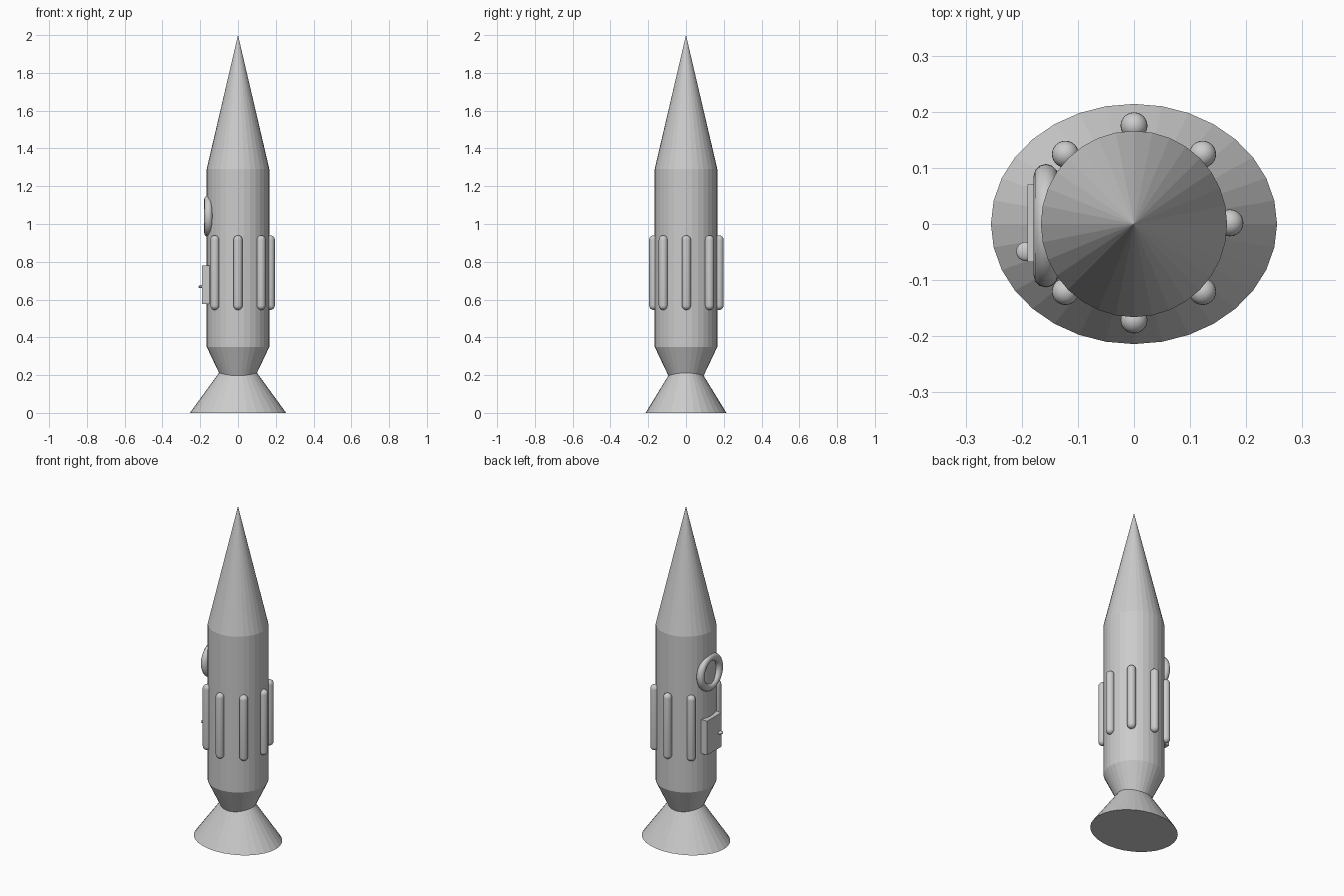
import bpy, bmesh, math
from mathutils import Matrix

if "Cube" in bpy.data.objects:
    bpy.data.objects.remove(bpy.data.objects["Cube"])

grey = bpy.data.materials.new("plain_grey")
grey.diffuse_color = (0.6, 0.6, 0.6, 1)
grey.use_nodes = True
grey.node_tree.nodes["Principled BSDF"].inputs["Base Color"].default_value = grey.diffuse_color


def finish(name, bm, smooth=False):
    bmesh.ops.recalc_face_normals(bm, faces=bm.faces)
    me = bpy.data.meshes.new(name)
    bm.to_mesh(me)
    bm.free()
    me.materials.append(grey)
    for p in me.polygons:
        p.use_smooth = smooth
    ob = bpy.data.objects.new(name, me)
    bpy.context.collection.objects.link(ob)
    return ob


def cone(name, z0, z1, r0, r1, sx=1, sy=1):
    bm = bmesh.new()
    bmesh.ops.create_cone(bm, cap_ends=True, segments=32, radius1=r0, radius2=r1, depth=z1 - z0,
                          matrix=Matrix.Translation((0, 0, (z0 + z1) / 2)) @ Matrix.Diagonal((sx, sy, 1, 1)))
    bmesh.ops.remove_doubles(bm, verts=bm.verts, dist=1e-5)
    return finish(name, bm)


# Hull: nose, body, tail taper and oval exhaust
cone("nose_cone", 1.29, 2.0, 0.166, 0)
cone("body", 0.35, 1.29, 0.166, 0.166)
cone("tail_taper", 0.0, 0.35, 0, 0.166)
cone("exhaust_bell", 0, 0.35, 1, 0, 0.255, 0.214)


# Rounded rods around the hull, leaving the door side free
def rod(name, x, y, r=0.024, z0=0.545, z1=0.94):
    bm = bmesh.new()
    bmesh.ops.create_uvsphere(bm, u_segments=24, v_segments=12, radius=r)
    mid, half = (z0 + z1) / 2, (z1 - z0) / 2 - r
    equator = [e for e in bm.edges if all(abs(v.co.z) < 1e-5 for v in e.verts)]
    bmesh.ops.split_edges(bm, edges=equator)
    for f in bm.faces:
        f.tag = f.calc_center_median().z > 0
    for v in bm.verts:
        v.co.z += half if v.link_faces[0].tag else -half
        v.co.x += x
        v.co.y += y
        v.co.z += mid
    rims = [e for e in bm.edges if e.is_boundary]
    bmesh.ops.bridge_loops(bm, edges=rims)
    return finish(name, bm, True)


for i in range(8):
    if i != 4:
        a = i * math.pi / 4
        d = 0.171 if i == 0 else 0.173
        rod(f"side_rod_{i}", d * math.cos(a), d * math.sin(a) + 0.002)

# Round window frame
bpy.ops.mesh.primitive_torus_add(major_segments=48, minor_segments=12, major_radius=0.088,
                                 minor_radius=0.022, location=(-0.157, -0.003, 1.042),
                                 rotation=(0, math.pi / 2, 0))
frame = bpy.context.object
frame.name = "window_frame"
frame.data.materials.append(grey)
bpy.ops.object.shade_smooth()

# Door and knob
bm = bmesh.new()
bmesh.ops.create_cube(bm, size=1, matrix=Matrix.Translation((-0.17, 0.001, 0.678))
                      @ Matrix.Diagonal((0.04, 0.138, 0.205, 1)))
finish("door", bm)
bm = bmesh.new()
bmesh.ops.create_uvsphere(bm, u_segments=24, v_segments=12, radius=1,
                          matrix=Matrix.Translation((-0.193, -0.049, 0.668))
                          @ Matrix.Diagonal((0.017, 0.017, 0.008, 1)))
finish("door_knob", bm, True)
